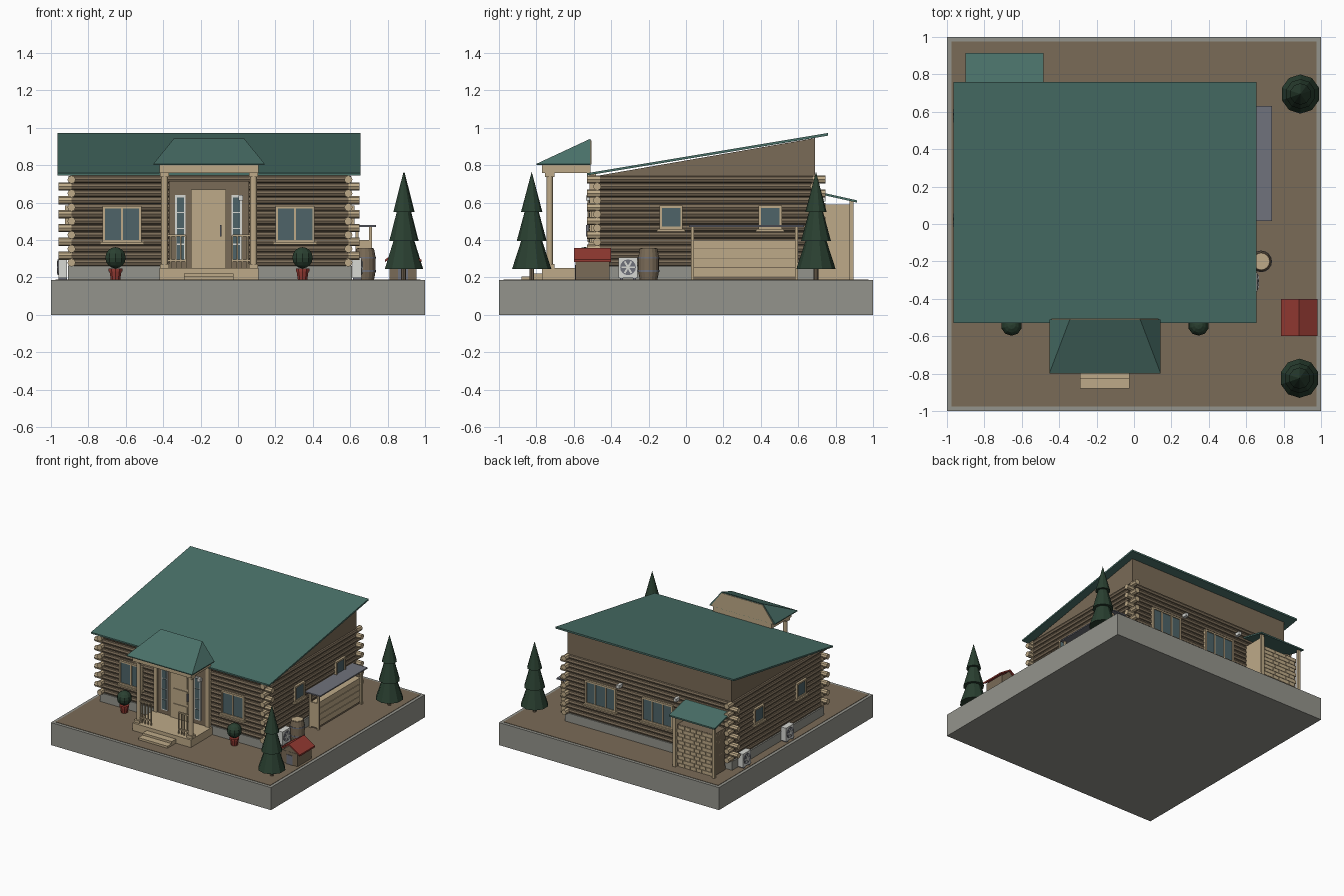
import bpy, bmesh
from math import pi
from mathutils import Matrix, Vector

cube = bpy.data.objects.get("Cube")
if cube:
    bpy.data.objects.remove(cube)

# Colours as display values, converted to linear
PALETTE = {
    "stone_grey": (148, 148, 140), "log_brown": (122, 107, 87), "pale_wood": (190, 170, 136),
    "roof_teal": (74, 113, 105), "window_glass": (78, 100, 105), "white": (215, 216, 212),
    "brick_red": (148, 58, 50), "dark_green": (42, 64, 49), "slate": (112, 114, 124),
}
mats = {}
for label, rgb in PALETTE.items():
    col = [((c / 255 + 0.055) / 1.055) ** 2.4 for c in rgb] + [1]
    m = bpy.data.materials.new(label)
    m.use_nodes = True
    m.diffuse_color = col
    m.node_tree.nodes["Principled BSDF"].inputs["Base Color"].default_value = col
    mats[label] = m
GREY, BROWN, WOOD, TEAL, GLASS, WHITE, RED, GREEN, SLATE = PALETTE

parts = {}
HERE = Matrix.Identity(4)


def part(name, mat):
    return parts.setdefault(name, (bmesh.new(), mat))[0]


def box(name, mat, x0, x1, y0, y1, z0, z1, place=HERE):
    mid = Matrix.Translation(((x0 + x1) / 2, (y0 + y1) / 2, (z0 + z1) / 2))
    size = Matrix.Diagonal((x1 - x0, y1 - y0, z1 - z0, 1))
    bmesh.ops.create_cube(part(name, mat), size=1, matrix=place @ mid @ size)


def rod(name, mat, a, b, r0, r1=None, n=8, place=HERE):
    a, b = Vector(a), Vector(b)
    turn = (b - a).to_track_quat('Z', 'Y').to_matrix().to_4x4()
    bmesh.ops.create_cone(part(name, mat), cap_ends=True, segments=n, radius1=r0,
                          radius2=r0 if r1 is None else r1, depth=(b - a).length,
                          matrix=place @ Matrix.Translation((a + b) / 2) @ turn)


def hull(name, mat, points):
    bm = part(name, mat)
    bmesh.ops.convex_hull(bm, input=[bm.verts.new(p) for p in points])


def prism(name, mat, profile, x0, x1):
    hull(name, mat, [(x, y, z) for x in (x0, x1) for y, z in profile])


def wall(x, y, quarter):
    # Local x runs along the wall, local -y points outwards
    return Matrix.Translation((x, y, 0)) @ Matrix.Rotation(quarter * pi / 2, 4, 'Z')


FRONT, RIGHT = wall(0, -0.495, 0), wall(0.61, 0, 1)
BACK, LEFT = wall(0, 0.705, 2), wall(-0.91, 0, 3)
G = 0.185

# Base and ground
box("base_slab", GREY, -1, 1, -1, 1, 0, G)
box("ground", BROWN, -0.975, 0.975, -0.975, 0.975, G - 0.01, G + 0.003)

# House body
box("foundation", GREY, -0.91, 0.61, -0.49, 0.70, G, 0.26)
prism("wall_core", BROWN, [(-0.475, 0.26), (0.69, 0.26), (0.69, 0.945), (-0.475, 0.743)], -0.895, 0.595)
prism("main_roof", TEAL, [(-0.53, 0.745), (-0.53, 0.757), (0.76, 0.972), (0.76, 0.958)], -0.965, 0.655)

# Logs with crossed ends at the corners
for i in range(13):
    z = 0.279 + 0.037 * i
    for y in (-0.475, 0.685):
        rod("wall_logs", BROWN, (-0.905, y, z), (0.605, y, z), 0.02)
    for x in (-0.89, 0.59):
        rod("wall_logs", BROWN, (x, -0.485, z), (x, 0.695, z), 0.02)
    if i % 2:
        for y in (-0.475, 0.685):
            rod("log_ends", WOOD, (-0.96, y, z), (-0.89, y, z), 0.022)
            rod("log_ends", WOOD, (0.59, y, z), (0.65, y, z), 0.022)
    else:
        for x in (-0.89, 0.59):
            rod("log_ends", WOOD, (x, -0.528, z), (x, -0.46, z), 0.022)
            rod("log_ends", WOOD, (x, 0.68, z), (x, 0.745, z), 0.022)


# Windows
def window(place, u, z0, z1, w, panes):
    h, t = w / 2, 0.013
    box("window_panes", GLASS, u - h + t, u + h - t, -0.006, 0.02, z0 + t, z1 - t, place)
    for s in (-1, 1):
        e = u + s * (h - t / 2)
        box("window_frames", WOOD, e - t / 2, e + t / 2, -0.014, 0.02, z0, z1, place)
    for z in (z0, z1 - t):
        box("window_frames", WOOD, u - h, u + h, -0.014, 0.02, z, z + t, place)
    for k in range(1, panes):
        e = u - h + w * k / panes
        box("window_frames", WOOD, e - 0.005, e + 0.005, -0.012, 0.02, z0, z1, place)
    box("window_sills", WOOD, u - h - 0.012, u + h + 0.012, -0.025, 0.02, z0 - 0.012, z0, place)


for u in (-0.62, 0.305):
    window(FRONT, u, 0.388, 0.582, 0.21, 2)
for u in (-0.08, 0.45):
    window(RIGHT, u, 0.458, 0.585, 0.125, 1)
for u in (-0.36, 0.19):
    window(LEFT, u, 0.458, 0.585, 0.125, 1)
for u in (-0.277, 0.24):
    window(BACK, u, 0.388, 0.582, 0.28, 3)


# Wall lamps
for place, u, z in ((FRONT, 0.015, 0.625), (BACK, -0.1, 0.62), (BACK, 0.42, 0.65)):
    box("wall_lamps", WHITE, u - 0.013, u + 0.013, -0.04, 0.01, z - 0.013, z + 0.013, place)


# Air conditioning units
for place, u in ((RIGHT, -0.31), (LEFT, -0.58), (LEFT, -0.02)):
    box("cooler_cases", WHITE, u - 0.052, u + 0.052, -0.05, -0.003, 0.197, 0.307, place)
    rod("cooler_grilles", SLATE, (u, -0.048, 0.254), (u, -0.054, 0.254), 0.042, n=16, place=place)
    for k in range(3):
        spin = place @ Matrix.Translation((u, 0, 0.254)) @ Matrix.Rotation(k * pi / 3, 4, 'Y')
        box("cooler_fans", WHITE, -0.036, 0.036, -0.057, -0.052, -0.005, 0.005, spin)
    for s in (-0.035, 0.035):
        box("cooler_feet", SLATE, u + s - 0.008, u + s + 0.008, -0.05, -0.005, G, 0.197, place)

# Front porch
box("porch_floor", WOOD, -0.42, 0.11, -0.77, -0.48, G, 0.25)
box("porch_steps", WOOD, -0.29, -0.025, -0.825, -0.77, G, 0.222)
box("porch_steps", WOOD, -0.29, -0.025, -0.88, -0.825, G, 0.205)
box("porch_beam", WOOD, -0.42, 0.11, -0.77, -0.51, 0.757, 0.80)
for x in (-0.393, 0.083):
    rod("porch_columns", WOOD, (x, -0.728, 0.25), (x, -0.728, 0.757), 0.018, n=16)
    for z0, z1 in ((0.25, 0.272), (0.738, 0.758)):
        box("column_blocks", WOOD, x - 0.025, x + 0.025, -0.753, -0.703, z0, z1)
    box("wall_pilasters", WOOD, x - 0.016, x + 0.016, -0.515, -0.48, 0.25, 0.757)
for x0, x1 in ((-0.385, -0.28), (-0.03, 0.075)):
    for z in (0.285, 0.42):
        box("porch_rails", WOOD, x0, x1, -0.734, -0.722, z, z + 0.01)
    for k in range(5):
        x = x0 + (x1 - x0) * k / 4
        box("porch_rails", WOOD, x - 0.004, x + 0.004, -0.732, -0.724, 0.25, 0.425)
hull("porch_roof", TEAL, [(x, y, 0.80 + d) for x in (-0.453, 0.143) for y in (-0.80, -0.51) for d in (0, 0.007)]
     + [(-0.343, -0.51, 0.942), (0.033, -0.51, 0.942)])
hull("porch_gable", WOOD, [(x, y, z) for y in (-0.512, -0.506)
                           for x, z in ((-0.44, 0.803), (0.13, 0.803), (-0.341, 0.933), (0.031, 0.933))])

# Entrance door with sidelights
box("door_surround", BROWN, -0.37, 0.06, -0.507, -0.47, 0.25, 0.715)
box("door", WOOD, -0.252, -0.063, -0.52, -0.50, 0.25, 0.67)
for z0, z1 in ((0.29, 0.37), (0.39, 0.495), (0.515, 0.63)):
    box("door_panels", WOOD, -0.22, -0.095, -0.526, -0.52, z0, z1)
box("door_handle", SLATE, -0.095, -0.087, -0.535, -0.52, 0.42, 0.48)
for x in (-0.308, -0.007):
    box("sidelight_frames", WHITE, x - 0.028, x + 0.028, -0.514, -0.505, 0.285, 0.64)
    for k in range(4):
        z = 0.295 + 0.085 * k
        box("sidelight_panes", GLASS, x - 0.019, x + 0.019, -0.519, -0.512, z, z + 0.078)

# Back lean-to with stacked wood
prism("lean_to_roof", TEAL, [(0.69, 0.65), (0.69, 0.662), (0.915, 0.612), (0.915, 0.60)], -0.90, -0.485)
box("lean_to_side", WOOD, -0.53, -0.515, 0.70, 0.895, G, 0.59)
for x in (-0.875, -0.515):
    box("lean_to_posts", WOOD, x - 0.011, x + 0.011, 0.873, 0.895, G, 0.61)
box("stack_core", BROWN, -0.86, -0.53, 0.72, 0.868, G, 0.53)
for row in range(11):
    z = G + 0.005 + 0.031 * row
    for k in range(6):
        x = -0.86 + 0.052 * k + 0.018 * (row % 2)
        box("stacked_wood", WOOD, x, x + 0.049, 0.715, 0.876, z, z + 0.028)

# Side firewood rack
prism("rack_roof", SLATE, [(0.015, 0.47), (0.63, 0.47), (0.63, 0.48), (0.015, 0.48)], 0.60, 0.737)
for y in (0.035, 0.59):
    for x in (0.635, 0.708):
        box("rack_posts", WOOD, x - 0.008, x + 0.008, y - 0.008, y + 0.008, G, 0.47)
    box("rack_ends", WOOD, 0.635, 0.708, y - 0.005, y + 0.005, 0.20, 0.40)
for k in range(4):
    z = 0.205 + 0.05 * k
    box("rack_boards", WOOD, 0.64, 0.70, 0.04, 0.585, z, z + 0.046)
box("rack_core", BROWN, 0.63, 0.692, 0.042, 0.582, G, 0.395)

# Barrel
for z0, r0, z1, r1 in ((G, 0.047, 0.235, 0.056), (0.235, 0.056, 0.305, 0.056), (0.305, 0.056, 0.355, 0.047)):
    rod("barrel", BROWN, (0.68, -0.2, z0), (0.68, -0.2, z1), r0, r1, n=16)
for z in (0.23, 0.30):
    rod("barrel_hoops", SLATE, (0.68, -0.2, z), (0.68, -0.2, z + 0.01), 0.058, n=16)
rod("barrel_lid", WOOD, (0.68, -0.2, 0.35), (0.68, -0.2, 0.358), 0.042, n=16)

# Dog house
box("kennel_body", BROWN, 0.81, 0.955, -0.59, -0.41, G, 0.29)
hull("kennel_gable", BROWN, [(x, y, z) for y in (-0.588, -0.412) for x, z in ((0.812, 0.285), (0.953, 0.285), (0.882, 0.345))])
box("kennel_door", SLATE, 0.855, 0.91, -0.594, -0.588, G, 0.265)
for edge in (0.785, 0.98):
    hull("kennel_roof", RED, [(x, y, z + d) for y in (-0.60, -0.40) for d in (0, 0.013)
                              for x, z in ((edge, 0.282), (0.882, 0.345))])

# Fir trees
for x, y in ((0.885, -0.825), (0.89, 0.695)):
    rod("tree_trunks", BROWN, (x, y, G), (x, y, 0.26), 0.013)
    for z0, z1, r0, r1 in ((0.245, 0.43, 0.105, 0.045), (0.395, 0.58, 0.08, 0.03), (0.55, 0.765, 0.057, 0.0)):
        rod("fir_trees", GREEN, (x, y, z0), (x, y, z1), r0, r1, n=10)

# Potted round shrubs
for x in (-0.655, 0.345):
    rod("plant_pots", RED, (x, -0.54, G), (x, -0.54, 0.235), 0.026, 0.034, n=10)
    rod("plant_pots", RED, (x, -0.54, 0.232), (x, -0.54, 0.247), 0.038, n=10)
    bmesh.ops.create_uvsphere(part("round_shrubs", GREEN), u_segments=10, v_segments=8, radius=0.057,
                              matrix=Matrix.Translation((x, -0.54, 0.305)))

# Turn the collected parts into objects
for name, (bm, mat) in parts.items():
    bmesh.ops.recalc_face_normals(bm, faces=bm.faces)
    mesh = bpy.data.meshes.new(name)
    bm.to_mesh(mesh)
    bm.free()
    mesh.materials.append(mats[mat])
    bpy.context.collection.objects.link(bpy.data.objects.new(name, mesh))
